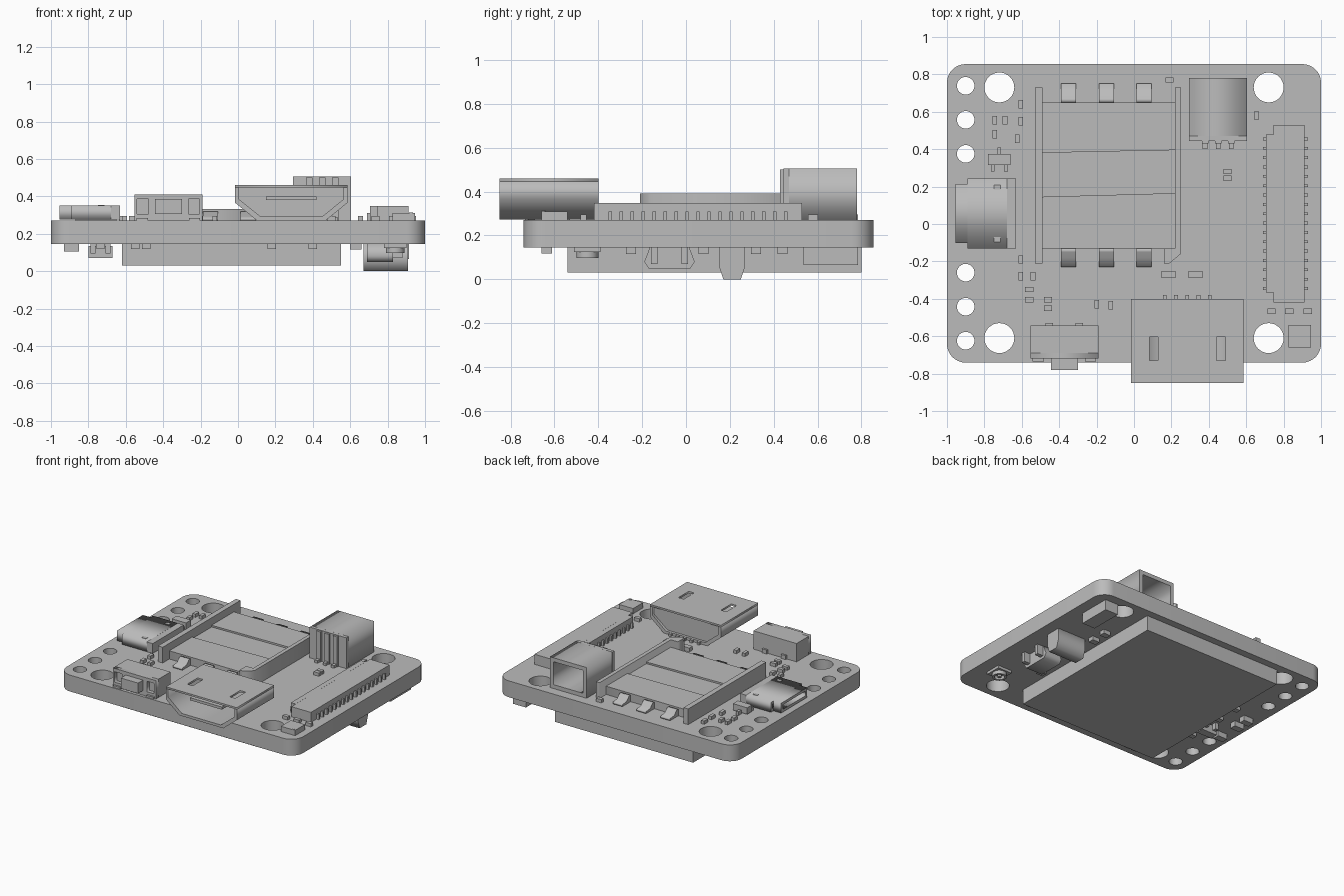
import bpy, bmesh
from math import cos, sin, tau, radians

cube = bpy.data.objects.get("Cube")
if cube:
    bpy.data.objects.remove(cube, do_unlink=True)

GREY = (.5, .5, .5, 1)
grey = bpy.data.materials.new("plain_grey")
grey.use_nodes = True
grey.diffuse_color = GREY
grey.node_tree.nodes["Principled BSDF"].inputs["Base Color"].default_value = GREY

UNDER, TOP = .145, .27          # board faces
WALL = .02                      # socket wall thickness
UPRIGHT = (.025, .045, .025)    # small part sizes
SIDEWAYS = (.045, .028, .025)
SIDES = (-1, 1)


def finish(name, bm):
    mesh = bpy.data.meshes.new(name)
    bm.to_mesh(mesh)
    bm.free()
    mesh.materials.append(grey)
    obj = bpy.data.objects.new(name, mesh)
    bpy.context.collection.objects.link(obj)
    return obj


def blocks(name, xs, ys, size, base=TOP):
    """A grid of blocks standing on base, or hanging from it if the height is negative."""
    bm = bmesh.new()
    width, depth, height = size
    for x in xs:
        for y in ys:
            for v in bmesh.ops.create_cube(bm, size=1)["verts"]:
                v.co = (x + v.co.x * width, y + v.co.y * depth,
                        base + height / 2 + v.co.z * abs(height))
    return finish(name, bm)


def rect(x, y, width, height):
    return [(x + i * width / 2, y + j * height / 2) for i, j in ((-1, -1), (1, -1), (1, 1), (-1, 1))]


def frame(x, y, width, height, wall=WALL):
    return [rect(x, y, width, height), rect(x, y, width - wall * 2, height - wall * 2)]


def circle(x, y, radius, sides=32):
    return [(x + radius * cos(tau * i / sides), y + radius * sin(tau * i / sides)) for i in range(sides)]


def rounded(x, y, width, height, radius, steps=8):
    points = []
    for corner, (cx, cy) in enumerate(rect(x, y, width - radius * 2, height - radius * 2)):
        for i in range(steps + 1):
            angle = tau / 4 * (corner + 2 + i / steps)
            points.append((cx + radius * cos(angle), cy + radius * sin(angle)))
    return points


def mirrored(half, centre):
    """Closed symmetric profile from its positive half."""
    return [(centre + x, z) for x, z in half] + [(centre - x, z) for x, z in reversed(half)]


def prism(name, outlines, low, high, axis="z", smooth=False):
    """Extrude outlines along an axis; outlines inside the first become holes."""
    curve = bpy.data.curves.new(name, "CURVE")
    curve.dimensions = "2D"
    curve.fill_mode = "BOTH"
    curve.extrude = .5
    for outline in outlines:
        spline = curve.splines.new("POLY")
        spline.points.add(len(outline) - 1)
        for point, (x, y) in zip(spline.points, outline):
            point.co = (x, y, 0, 1)
        spline.use_cyclic_u = True
    temp = bpy.data.objects.new("temp", curve)
    bpy.context.collection.objects.link(temp)
    deps = bpy.context.evaluated_depsgraph_get()
    filled = bpy.data.meshes.new_from_object(temp.evaluated_get(deps))
    bpy.data.objects.remove(temp)
    bm = bmesh.new()
    bm.from_mesh(filled)
    bpy.data.meshes.remove(filled)
    bmesh.ops.remove_doubles(bm, verts=bm.verts, dist=.00001)
    for v in bm.verts:
        across, up, along = v.co
        along = low + (along + .5) * (high - low)
        v.co = {"z": (across, up, along), "y": (across, along, up), "x": (along, across, up)}[axis]
    bmesh.ops.recalc_face_normals(bm, faces=bm.faces)
    obj = finish(name, bm)
    if smooth:
        bpy.ops.object.select_all(action="DESELECT")
        obj.select_set(True)
        bpy.context.view_layer.objects.active = obj
        bpy.ops.object.shade_smooth_by_angle(angle=radians(30))
    return obj


# Board with mounting and header holes
mount_holes = [circle(side * .72, y, .08) for side in SIDES for y in (.73, -.61)]
header_holes = [circle(-.9, middle + i * .182, .047) for middle in (.557, -.442) for i in (-1, 0, 1)]
prism("board", [rounded(0, .057, 2, 1.596, .1)] + mount_holes + header_holes, UNDER, TOP, smooth=True)

# Card holder: two covers, recessed strip, side rails and bent contacts
COVER = .333
left, right, back, front = -.51, .22, .65, -.13
prism("holder_back_cover", [[(left, .38), (right, .395), (right, back), (left, back)]], TOP, COVER)
prism("holder_front_cover", [[(left, front), (right, front), (right, .165), (left, .145)]], TOP, COVER)
blocks("holder_strip", [-.14], [.26], (.72, .3, .05))
blocks("holder_left_rail", [left], [.26], (.04, .94, .12))
rail = [(right, .73), (.25, .73), (.25, -.16), (.19, -.21), (.16, -.21), (.16, front), (right, front)]
prism("holder_right_rail", [rail], TOP, .39)
for x in (-.35, -.147, .053):
    for edge, outward, label in ((back, 1, "back"), (front, -1, "front")):
        bend = [(0, TOP), (.1, TOP), (.1, .285), (.05, .29), (.02, .32), (0, .32)]
        contact = [(edge + outward * y, z) for y, z in bend]
        prism("holder_" + label + "_contact", [contact], x - .04, x + .04, "x")

# Tall socket, open to the back, ribbed on its front
socket_x, socket_height = .45, .235
prism("tall_socket", frame(socket_x, TOP + socket_height / 2, .31, socket_height, .03), .47, .78, "y")
blocks("tall_socket_wall", [socket_x], [.457], (.31, .025, socket_height))
columns = [socket_x + i * .07 for i in (-1, 0, 1)]
blocks("tall_socket_ribs", columns, [.437], (.035, .015, .23))
blocks("tall_socket_pins", columns, [.42], (.025, .04, .02))

# Video socket overhanging the front edge
video_x, rim, lip, rear = .285, .446, -.85, -.4
half = [(.3, rim), (.3, .365), (.185, .272)]
hollow = [(x - WALL, min(z + WALL, rim)) for x, z in half]
outer, inner = mirrored(half, video_x), mirrored(hollow, video_x)
prism("video_socket_shell", [outer + inner[::-1]], lip, rear, "y")
prism("video_socket_back", [outer], rear - .07, rear - WALL, "y")
slots = [rect(video_x + side * .18, -.667, .046, .125) for side in SIDES]
prism("video_socket_top", [rect(video_x, (lip + rear) / 2, .6, rear - lip)] + slots, rim, .46)
blocks("video_socket_tongue", [video_x], [-.63], (.27, .33, WALL), .38)
blocks("video_socket_pins", [video_x + i * .06 for i in range(-2, 3)], [rear], (WALL, .04, WALL))

# Push button on the front edge
button_x, button_height = -.372, .14
windows = [rect(button_x + side * .137, .345, .06, .08) for side in SIDES]
face = rect(button_x, TOP + button_height / 2, .365, button_height)
prism("button_face", [face] + windows, -.72, -.69, "y")
blocks("button_housing", [button_x], [-.617], (.365, .146, button_height))
blocks("button_plunger", [button_x], [-.75], (.145, .06, .08), .305)
blocks("button_back_tabs", [button_x + side * .08 for side in SIDES], [-.537], (.04, .015, .03))
blocks("button_front_tabs", [button_x + side * .14 for side in SIDES], [-.727], (.06, .015, .015))

# Side socket, open to the left edge
side_y, side_z = .057, .313
prism("side_socket", frame(side_y, side_z, .375, .075), -.89, -.68, "x")
prism("side_socket_lip", frame(side_y, side_z, .315, .075), -.955, -.89, "x")
blocks("side_socket_back", [-.655], [side_y], (.05, .375, .075), .275)
blocks("side_socket_foot", [-.76], [side_y], (.22, .3, .006))
blocks("side_socket_marks", [-.73], [side_y + side * .14 for side in SIDES], (.035, .025, .003), .35)

# Long fine-pitch connector with two rows of pins
long_y = .055
blocks("long_connector", [.828], [long_y], (.165, .95, .077))
blocks("long_connector_step", [.725], [long_y], (.04, .845, .077))
blocks("long_connector_pins", [.7, .92], [long_y + i * .05 for i in range(-8, 9)], (WALL, .015, .04))

# Corner sensor and three-legged chip
blocks("corner_sensor", [.885], [-.6], (.12, .12, .04))
prism("sensor_dot", [circle(.925, -.65, .01)], .31, .314)
chip_x, chip_y = -.72, .345
blocks("leg_chip", [chip_x], [chip_y], (.12, .06, .05), .28)
blocks("leg_chip_back_leg", [chip_x], [chip_y + .045], (WALL, .04, .03))
blocks("leg_chip_front_legs", [chip_x + side * .035 for side in SIDES], [chip_y - .045], (WALL, .04, .03))

# Small parts on top
blocks("upright_column", [-.605], [.64, .55, -.19, -.28], UPRIGHT)
blocks("upright_pair", [-.745, -.69], [.555], UPRIGHT)
for x, y in ((-.745, .48), (-.625, .455), (-.54, -.28), (-.2, -.43), (-.125, -.435), (.655, .58)):
    blocks("upright_part", [x], [y], UPRIGHT)
blocks("sideways_pair", [.5], [.28, .245], SIDEWAYS)
blocks("sideways_row", [.735, .83, .93], [-.467], SIDEWAYS)
for x, y in ((-.56, -.35), (-.56, -.405), (-.46, -.405), (-.46, -.45), (.19, .77)):
    blocks("sideways_part", [x], [y], SIDEWAYS)
blocks("wide_parts", [.185, .33], [-.27], (.075, .04, .03))

# Underside: battery block, coil, socket and jack
blocks("battery_block", [-.035], [.13], (1.17, 1.34, -.115), UNDER)
blocks("under_box", [.86], [.66], (.11, .25, -.08), UNDER)
coil = mirrored([(.06, UNDER), (.06, .06), (.04, 0)], .21)
prism("under_coil", [coil], .67, .91, "x")
socket = mirrored([(.09, UNDER), (.115, .08), (.095, .05)], -.075)
prism("under_socket", [socket], .69, .83, "x")
blocks("under_socket_pins", [.855], [-.145, -.005], (.05, .03, -.075), UNDER)
jack_x, jack_y = .84, -.45
blocks("under_jack_base", [jack_x], [jack_y], (.12, .12, -.02), UNDER)
ring = [circle(jack_x, jack_y, radius) for radius in (.05, .035)]
prism("under_jack_ring", ring, .098, .125, smooth=True)
prism("under_jack_pin", [circle(jack_x, jack_y, .014)], .098, .125, smooth=True)

# Small parts hanging under the board
blocks("under_chip", [-.735], [-.09], (.13, .06, -.065), .135)
blocks("under_chip_legs", [-.775, -.695], [-.135, -.045], (.025, .03, -.05), UNDER)
blocks("under_left_parts", [-.89], [-.13, .05, .15], (.08, .05, -.04), UNDER)
blocks("under_inner_parts", [-.735], [-.25, .04, .22], (.05, .04, -.025), UNDER)
blocks("under_right_parts", [.63], [-.25, .08, .32, .44], (.06, .045, -.03), UNDER)
blocks("under_front_parts", [-.55, -.49, .18, .4], [-.635], (.045, .05, -.027), UNDER)
